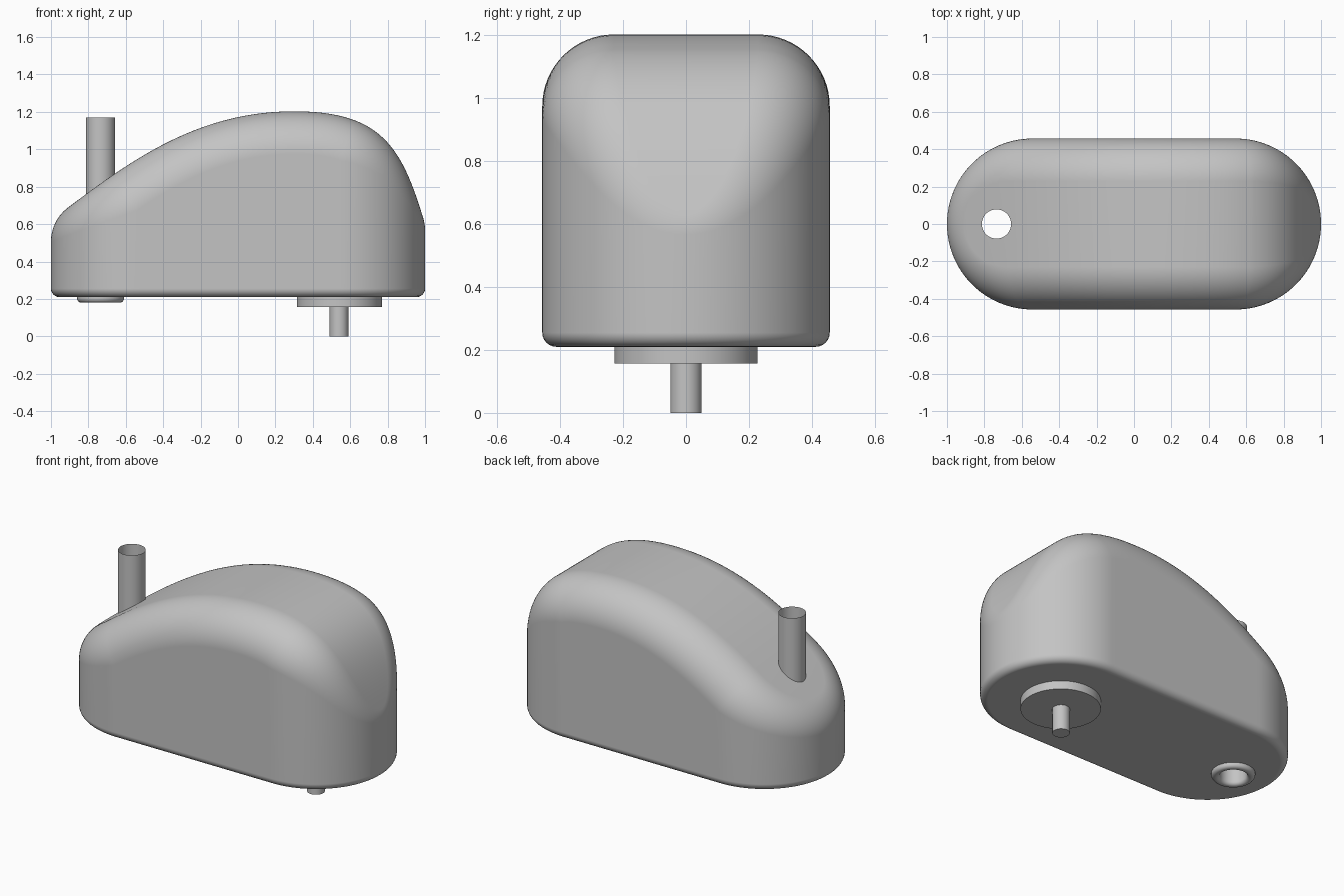
import bpy, bmesh, math
from mathutils import Vector

cube = bpy.data.objects.get("Cube")
if cube:
    bpy.data.objects.remove(cube)

HALF, CAP_X = 0.457, 0.543      # stadium plan: half width and cap centre
FILLET, EDGE = 0.228, 0.045     # top and bottom rounding
BASE_Z = 0.21
HOLE_X, HOLE_R = -0.735, 0.078

grey = bpy.data.materials.new("plain grey")
grey.use_nodes = True
grey.diffuse_color = (0.55, 0.55, 0.55, 1)
grey.node_tree.nodes["Principled BSDF"].inputs["Base Color"].default_value = grey.diffuse_color


def make_object(name, bm):
    bmesh.ops.recalc_face_normals(bm, faces=bm.faces)
    mesh = bpy.data.meshes.new(name)
    bm.to_mesh(mesh)
    bm.free()
    mesh.materials.append(grey)
    obj = bpy.data.objects.new(name, mesh)
    bpy.context.collection.objects.link(obj)
    return obj


def smooth(obj):
    bpy.ops.object.select_all(action='DESELECT')
    obj.select_set(True)
    bpy.context.view_layer.objects.active = obj
    bpy.ops.object.shade_smooth_by_angle(angle=math.radians(32))


def lathe(name, x, profile, closed=False, steps=64):
    """Turn (radius, z) points about a vertical axis at x."""
    bm = bmesh.new()
    rings = []
    for r, z in profile:
        angles = [2 * math.pi * i / steps for i in range(steps)]
        rings.append([bm.verts.new((x + r * math.cos(a), r * math.sin(a), z)) for a in angles])
    pairs = list(zip(rings, rings[1:]))
    if closed:
        pairs.append((rings[-1], rings[0]))
    for low, high in pairs:
        for i in range(steps):
            j = (i + 1) % steps
            bm.faces.new((low[i], low[j], high[j], high[i]))
    return bm, rings, name


def cylinder(name, x, r, z0, z1, capped=True):
    bm, rings, _ = lathe(name, x, [(r, z0), (r, z1)])
    if capped:
        for ring in rings:
            bm.faces.new(ring)
    obj = make_object(name, bm)
    smooth(obj)
    return obj


# Crown profile in x and z, as two Bezier spans
def bezier(pts, t):
    a, b, c, d = pts
    s = 1 - t
    p = a * s**3 + b * 3 * s * s * t + c * 3 * s * t * t + d * t**3
    tan = (b - a) * s * s + (c - b) * 2 * s * t + (d - c) * t * t
    return p, Vector((-tan.y, tan.x)).normalized()


spans = [[Vector(p) for p in span] for span in (
    [(-1, 0.62), (-0.62, 0.905), (-0.25, 1.203), (0.3, 1.203)],
    [(0.3, 1.203), (0.78, 1.203), (0.88, 1.0), (1, 0.6)])]
crown = [bezier(s, i / 200) for s in spans for i in range(201)]
inner = [(p - n * FILLET, n) for p, n in crown]


def ball_seat(x):
    """Centre height and crown normal of the rounding ball at x."""
    for (p, n), (q, m) in zip(inner, inner[1:]):
        if p.x <= x < q.x:
            f = (x - p.x) / (q.x - p.x)
            normal = n.lerp(m, f).normalized()
            return p.y + (q.y - p.y) * f, Vector((normal.x, 0, normal.y))
    raise ValueError("outside the crown")


# Plan outline: right cap, straight side, left cap, then mirrored
CAP, SIDE, ARC = 32, 36, 16
half = [(CAP_X, math.pi / 2 * i / CAP) for i in range(CAP + 1)]
half += [(CAP_X - 2 * CAP_X * i / SIDE, math.pi / 2) for i in range(1, SIDE)]
half += [(-CAP_X, math.pi / 2 * (1 + i / CAP)) for i in range(CAP + 1)]
outline = half + [(x, -a) for x, a in half[-2:0:-1]]

# Housing, one vertical column of points at a time
bm = bmesh.new()
columns = []
for cx, angle in outline:
    out = Vector((math.cos(angle), math.sin(angle), 0))
    origin = Vector((cx, 0, 0))
    points = []
    for i in range(7):
        a = math.pi / 2 * i / 6
        p = origin + out * (HALF - EDGE + EDGE * math.sin(a))
        p.z = BASE_Z + EDGE * (1 - math.cos(a))
        points.append(p)
    centre = origin + out * (HALF - FILLET)
    centre.z, normal = ball_seat(centre.x)
    points += [centre + out.slerp(normal, i / ARC) * FILLET for i in range(ARC + 1)]
    columns.append([bm.verts.new(p) for p in points])
count = len(columns)
for i, col in enumerate(columns):
    nxt = columns[(i + 1) % count]
    for k in range(len(col) - 1):
        bm.faces.new((col[k], nxt[k], nxt[k + 1], col[k + 1]))
bm.faces.new([c[0] for c in columns])
rim = [c[-1] for c in columns]
for i in range(len(half) - 1):
    quad = [rim[i], rim[i + 1], rim[-i - 1], rim[-i % count]]
    bm.faces.new(list(dict.fromkeys(quad)))
housing = make_object("housing", bm)

# Bore through the housing
cutter = cylinder("bore_cutter", HOLE_X, HOLE_R, 0, 1.5)
cutter.hide_render = True
cut = housing.modifiers.new("bore", 'BOOLEAN')
cut.operation, cut.solver, cut.object = 'DIFFERENCE', 'EXACT', cutter
bpy.context.view_layer.objects.active = housing
bpy.ops.object.modifier_apply(modifier=cut.name)
bpy.data.objects.remove(cutter)
smooth(housing)
weighted = housing.modifiers.new("weighted normals", 'WEIGHTED_NORMAL')
weighted.keep_sharp = True

# Open tube rising from the bore
cylinder("top_tube", HOLE_X, HOLE_R, 0.74, 1.17, capped=False)

# Rounded grommet under the bore
edge = 0.022
arc = [math.pi / 2 * i / 6 for i in range(7)]
lip = [(HOLE_R, BASE_Z)]
lip += [(HOLE_R + edge * (1 - math.cos(a)), 0.18 + edge * (1 - math.sin(a))) for a in arc]
lip += [(0.125 - edge * (1 - math.sin(a)), 0.18 + edge * (1 - math.cos(a))) for a in arc]
lip += [(0.125, BASE_Z)]
smooth(make_object("bottom_grommet", lathe("grommet", HOLE_X, lip, closed=True)[0]))

# Output boss and shaft
cylinder("shaft_boss", CAP_X, 0.228, 0.157, BASE_Z + 0.005)
cylinder("output_shaft", CAP_X - 0.003, 0.05, 0, 0.165)
